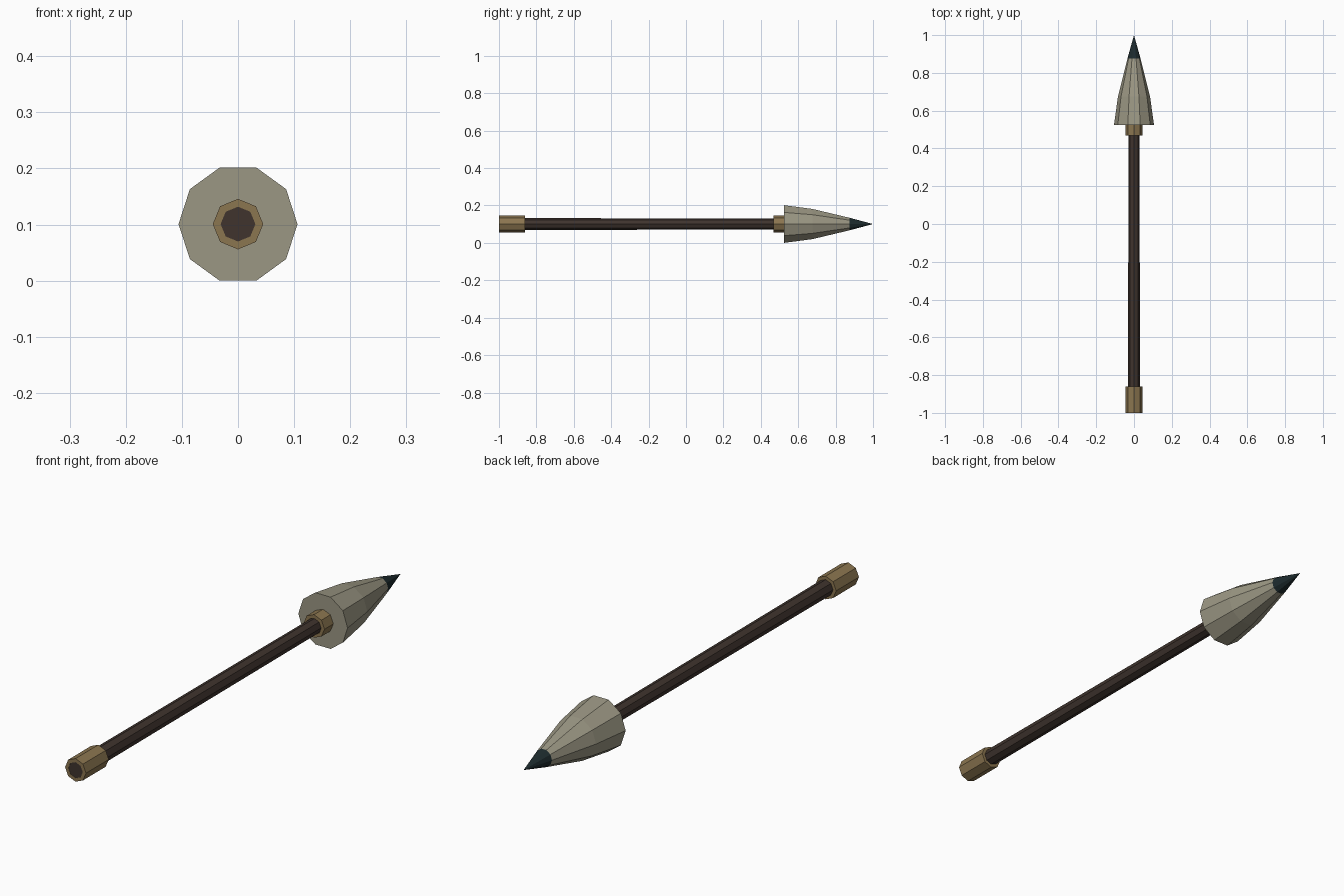
import bpy, bmesh
from math import cos, sin, pi

if "Cube" in bpy.data.objects:
    bpy.data.objects.remove(bpy.data.objects["Cube"])

SIDES_HEAD, SIDES_ROD = 10, 8
CZ = 0.106 * sin(2 * pi / 5)          # axis height: decagon rests flat on z = 0


def material(name, rgb):
    m = bpy.data.materials.new(name)
    m.diffuse_color = (*rgb, 1)
    m.use_nodes = True
    m.node_tree.nodes["Principled BSDF"].inputs["Base Color"].default_value = m.diffuse_color
    return m


def turned(name, profile, sides, mat, ring=False):
    """Faceted solid around the y axis from (y, radius) points; ring closes the profile."""
    bm = bmesh.new()
    loops = []
    for y, r in profile:
        if r == 0:
            loops.append([bm.verts.new((0, y, CZ))] * sides)
        else:
            loops.append([bm.verts.new((r * cos(2 * pi * i / sides), y,
                                        CZ + r * sin(2 * pi * i / sides)))
                          for i in range(sides)])
    pairs = list(zip(loops, loops[1:]))
    if ring:
        pairs.append((loops[-1], loops[0]))
    for a, b in pairs:
        for i in range(sides):
            j = (i + 1) % sides
            bm.faces.new(list(dict.fromkeys((a[i], a[j], b[j], b[i]))))
    if not ring:
        for (y, r), loop in ((profile[0], loops[0]), (profile[-1], loops[-1])):
            if r > 0:
                bm.faces.new(loop)
    bmesh.ops.recalc_face_normals(bm, faces=bm.faces)
    mesh = bpy.data.meshes.new(name)
    bm.to_mesh(mesh)
    bm.free()
    mesh.materials.append(mat)
    ob = bpy.data.objects.new(name, mesh)
    bpy.context.collection.objects.link(ob)
    return ob


wood = material("dark_wood", (0.05, 0.034, 0.027))
brass = material("brass", (0.26, 0.18, 0.08))
stone = material("pale_stone", (0.33, 0.31, 0.23))
steel = material("dark_steel", (0.012, 0.024, 0.027))

# Slightly tapering shaft
turned("shaft", [(-0.999, 0.032), (0.53, 0.029)], SIDES_ROD, wood)

# Collars at the butt and below the head
for name, y0, y1 in (("butt_collar", -1.0, -0.86), ("head_collar", 0.468, 0.526)):
    turned(name, [(y0, 0.045), (y1, 0.045), (y1, 0.031), (y0, 0.031)],
           SIDES_ROD, brass, ring=True)

# Head and its dark point
turned("spear_head", [(0.523, 0.106), (0.675, 0.085), (0.875, 0.035)], SIDES_HEAD, stone)
turned("spear_tip", [(0.875, 0.035), (1.0, 0)], SIDES_HEAD, steel)
